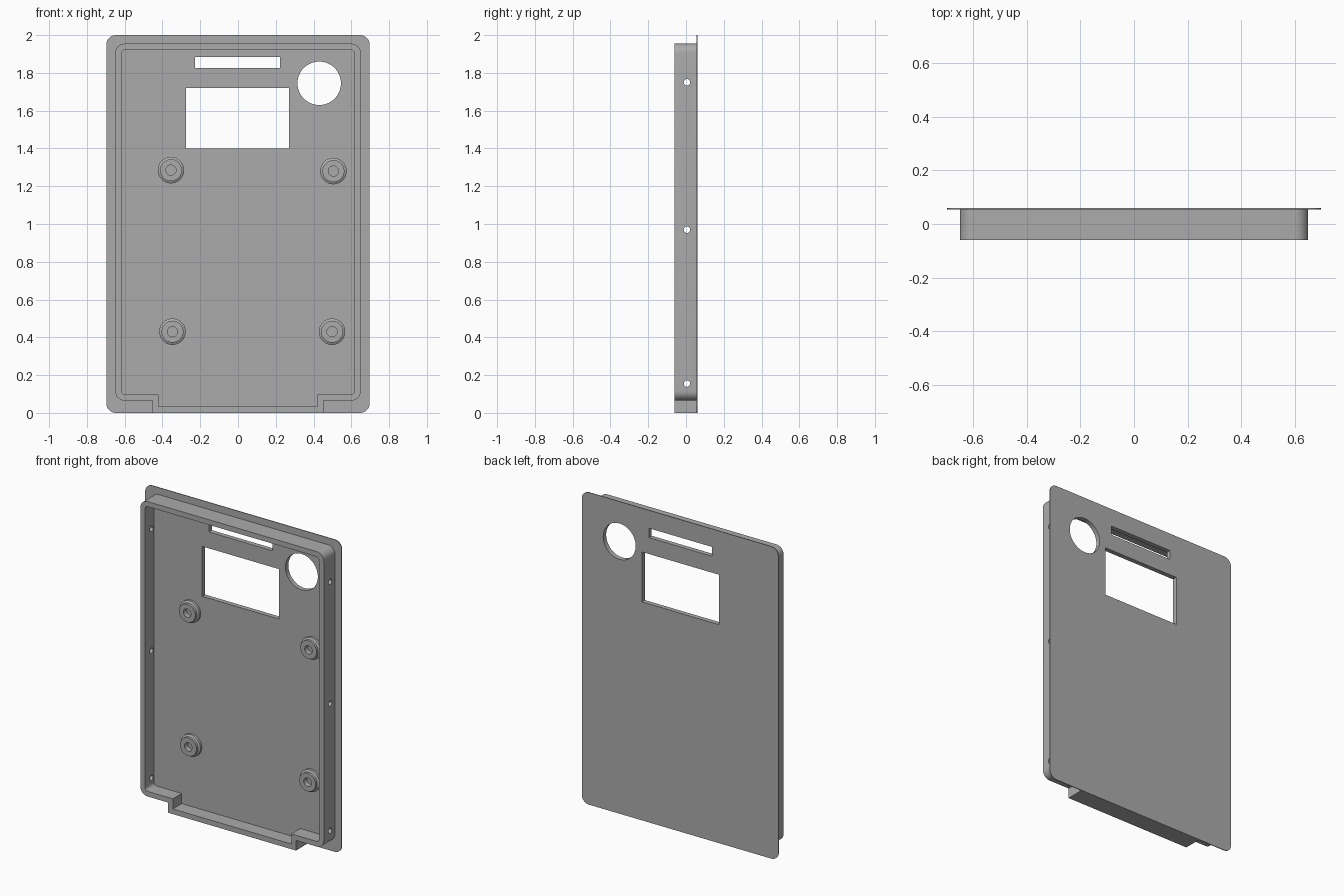
import bpy, bmesh, math
from mathutils import Vector, Matrix

cube = bpy.data.objects.get("Cube")
if cube:
    bpy.data.objects.remove(cube, do_unlink=True)

grey = bpy.data.materials.new("plain grey")
grey.use_nodes = True
colour = (0.41, 0.41, 0.41, 1)
grey.diffuse_color = colour
grey.node_tree.nodes["Principled BSDF"].inputs["Base Color"].default_value = colour

FRONT, FLOOR, SHEET, BACK = -0.06, 0.03, 0.055, 0.06


def make_object(name, bm):
    bmesh.ops.recalc_face_normals(bm, faces=bm.faces)
    mesh = bpy.data.meshes.new(name)
    bm.to_mesh(mesh)
    bm.free()
    mesh.materials.append(grey)
    obj = bpy.data.objects.new(name, mesh)
    bpy.context.collection.objects.link(obj)
    return obj


def rounded(corners, steps=8):
    """Outline from (x, z, radius) right-angled corners."""
    points = []
    for i, (x, z, r) in enumerate(corners):
        p = Vector((x, z))
        if r == 0:
            points.append(p)
            continue
        before = (Vector(corners[i - 1][:2]) - p).normalized()
        after = (Vector(corners[(i + 1) % len(corners)][:2]) - p).normalized()
        for k in range(steps + 1):
            a = math.pi / 2 * k / steps
            points.append(p + r * (before * (1 - math.sin(a)) + after * (1 - math.cos(a))))
    return points


def prism(name, outline, y0, y1):
    bm = bmesh.new()
    face = bm.faces.new([bm.verts.new((p[0], y0, p[1])) for p in outline])
    side = bmesh.ops.extrude_face_region(bm, geom=[face])
    verts = [g for g in side["geom"] if isinstance(g, bmesh.types.BMVert)]
    bmesh.ops.translate(bm, vec=(0, y1 - y0, 0), verts=verts)
    return make_object(name, bm)


def rectangle(x0, x1, z0, z1, r=0):
    return rounded([(x0, z0, r), (x1, z0, r), (x1, z1, r), (x0, z1, r)])


def tray_outline(inset, r):
    """Rounded box with a narrower tab along its lower edge."""
    w, tab, low, step, top = 0.65 - inset, 0.453 - inset, inset, 0.065 + inset, 1.955 - inset
    return rounded([(-tab, low, 0), (tab, low, 0), (tab, step, 0), (w, step, r),
                    (w, top, r), (-w, top, r), (-w, step, r), (-tab, step, 0)])


def combine(target, tool, operation):
    tool.hide_render = True
    mod = target.modifiers.new("combine", 'BOOLEAN')
    mod.operation, mod.object, mod.solver = operation, tool, 'EXACT'
    bpy.context.view_layer.objects.active = target
    bpy.ops.object.modifier_apply(modifier=mod.name)
    bpy.data.objects.remove(tool, do_unlink=True)


def smooth(obj):
    bpy.ops.object.select_all(action='DESELECT')
    obj.select_set(True)
    bpy.context.view_layer.objects.active = obj
    bpy.ops.object.shade_smooth_by_angle(angle=math.radians(30))


# Tray walls and floor joined to the thin back flange
case = prism("case", rectangle(-0.697, 0.697, 0, 2, 0.05), SHEET, BACK)
combine(case, prism("tray", tray_outline(0, 0.05), FRONT, SHEET + 0.002), 'UNION')
combine(case, prism("cavity", tray_outline(0.033, 0.02), FRONT - 0.1, FLOOR), 'DIFFERENCE')

# Screen window, slot and round opening
circle = [(0.43 + 0.115 * math.cos(a), 1.745 + 0.115 * math.sin(a))
          for a in (math.tau * k / 64 for k in range(64))]
for outline in (rectangle(-0.275, 0.27, 1.4, 1.72),
                rectangle(-0.228, 0.222, 1.825, 1.885), circle):
    combine(case, prism("opening", outline, -0.2, 0.2), 'DIFFERENCE')

# Screw holes through both side walls
for z in (0.155, 0.97, 1.75):
    bm = bmesh.new()
    bmesh.ops.create_cone(bm, cap_ends=True, segments=24, radius1=0.017, radius2=0.017, depth=2,
                          matrix=Matrix.Translation((0, 0.005, z)) @ Matrix.Rotation(math.pi / 2, 4, 'Y'))
    combine(case, make_object("screw_hole", bm), 'DIFFERENCE')
smooth(case)

# Standoffs with blind holes, turned from a profile of (radius, height)
profile = [(0.07, -0.003), (0.07, 0.015), (0.058, 0.022), (0.058, 0.038),
           (0.027, 0.038), (0.027, 0.004), (0, 0.004)]
posts = {"upper_right": (-0.355, 1.285), "upper_left": (0.505, 1.28),
         "lower_right": (-0.347, 0.43), "lower_left": (0.498, 0.43)}
for place, (x, z) in posts.items():
    bm = bmesh.new()
    verts = [bm.verts.new((x + r, FLOOR - h, z)) for r, h in profile]
    edges = [bm.edges.new(pair) for pair in zip(verts, verts[1:])]
    bmesh.ops.spin(bm, geom=verts + edges, cent=(x, 0, z), axis=(0, 1, 0),
                   angle=math.tau, steps=40, use_merge=True)
    bmesh.ops.remove_doubles(bm, verts=bm.verts, dist=0.0001)
    smooth(make_object("standoff_" + place, bm))
